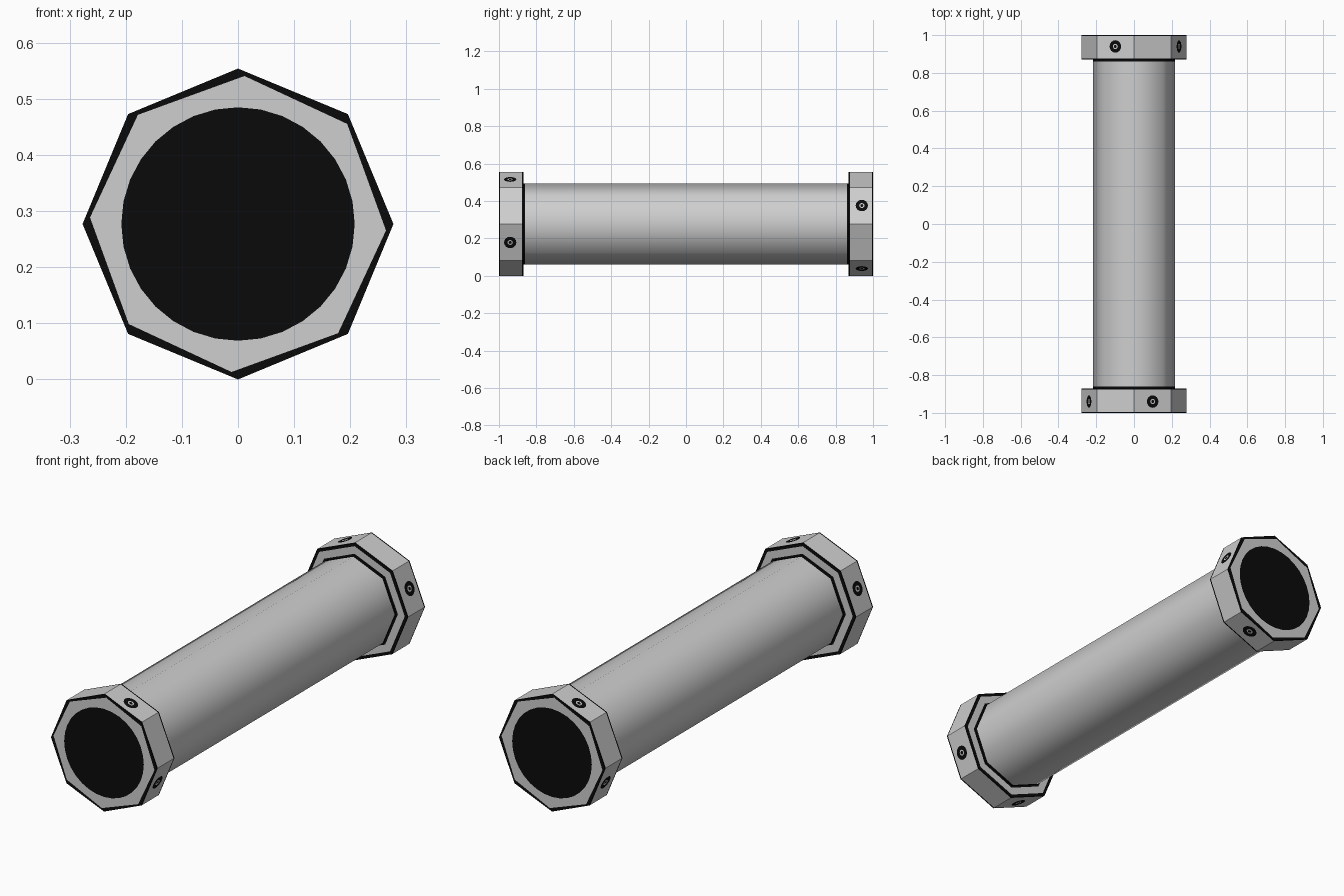
import bpy, bmesh, math
from mathutils import Vector, Matrix

if "Cube" in bpy.data.objects:
    bpy.data.objects.remove(bpy.data.objects["Cube"])

R, CZ, TUBE_R = 0.277, 0.277, 0.216


def material(name, v):
    m = bpy.data.materials.new(name)
    m.diffuse_color = (v, v, v, 1)
    m.use_nodes = True
    m.node_tree.nodes["Principled BSDF"].inputs["Base Color"].default_value = m.diffuse_color
    return m


GREY = material("light_grey", 0.62)
BLACK = material("black", 0.003)


def octagon(r, y, turn=0, per_side=4):
    pts = []
    for k in range(8):
        a, b = (math.radians(turn) + math.pi / 4 * j for j in (k, k + 1))
        p = Vector((r * math.cos(a), y, CZ + r * math.sin(a)))
        q = Vector((r * math.cos(b), y, CZ + r * math.sin(b)))
        pts += [p.lerp(q, i / per_side) for i in range(per_side)]
    return pts


def circle(r, y, n=32):
    return [Vector((r * math.cos(math.tau * i / n), y,
                    CZ + r * math.sin(math.tau * i / n))) for i in range(n)]


def loft(name, rings, mats, ends=None, smooth=False):
    """Skin between rings; mats gives 0 grey / 1 black for each strip."""
    bm = bmesh.new()
    loops = [[bm.verts.new(p) for p in ring] for ring in rings]
    for a, b, m in zip(loops, loops[1:], mats):
        for i in range(len(a)):
            j = (i + 1) % len(a)
            bm.faces.new((a[i], a[j], b[j], b[i])).material_index = m
    if ends:
        for loop, m in zip((loops[0], loops[-1]), ends):
            bm.faces.new(loop).material_index = m
    bmesh.ops.recalc_face_normals(bm, faces=bm.faces)
    for f in bm.faces:
        f.smooth = smooth
    return to_object(name, bm)


def to_object(name, bm):
    me = bpy.data.meshes.new(name)
    bm.to_mesh(me)
    bm.free()
    me.materials.append(GREY)
    me.materials.append(BLACK)
    ob = bpy.data.objects.new(name, me)
    bpy.context.collection.objects.link(ob)
    return ob


def bolt_marks(name):
    """Flat painted rings with a dot on every second side of the cap."""
    bm = bmesh.new()
    apothem = R * math.cos(math.pi / 8) + 0.002
    for deg in (67.5, 157.5, 247.5, 337.5):
        a = math.radians(deg)
        n = Vector((math.cos(a), 0, math.sin(a)))
        t = Vector((-math.sin(a), 0, math.cos(a)))
        c = Vector((0, -0.94, CZ)) + n * apothem

        def ring(r):
            return [bm.verts.new(c + r * (math.cos(math.tau * i / 16) * t +
                    math.sin(math.tau * i / 16) * Vector((0, 1, 0))))
                    for i in range(16)]
        outer, inner, dot = ring(0.033), ring(0.014), ring(0.008)
        faces = [bm.faces.new((outer[i], outer[i - 15], inner[i - 15], inner[i]))
                 for i in range(16)]
        faces.append(bm.faces.new(dot))
        for f in faces:
            f.material_index = 1
            f.normal_update()
            if f.normal.dot(n) < 0:
                f.normal_flip()
    return to_object(name, bm)


# smooth eight-sided tube with dark seams at both caps
loft("tube", [octagon(TUBE_R, y, 0, 1) for y in (-0.88, -0.86, 0.86, 0.88)],
     (1, 0, 1), smooth=True)

# octagonal end caps with dark opening, worn edges and bolt marks
for side, angle in (("front", 0), ("back", math.pi)):
    cap = loft(side + "_cap", [
        circle(0.208, -1), octagon(0.264, -1, -2.5), octagon(R, -1),
        octagon(R, -0.994), octagon(R, -0.876), octagon(R, -0.87),
        octagon(0.262, -0.87), octagon(0.226, -0.87), octagon(0.2, -0.87)],
        (0, 1, 1, 0, 1, 1, 0, 1), ends=(1, 0))
    marks = bolt_marks(side + "_bolt_marks")
    for ob in (cap, marks):
        ob.data.transform(Matrix.Rotation(angle, 4, 'Z'))
